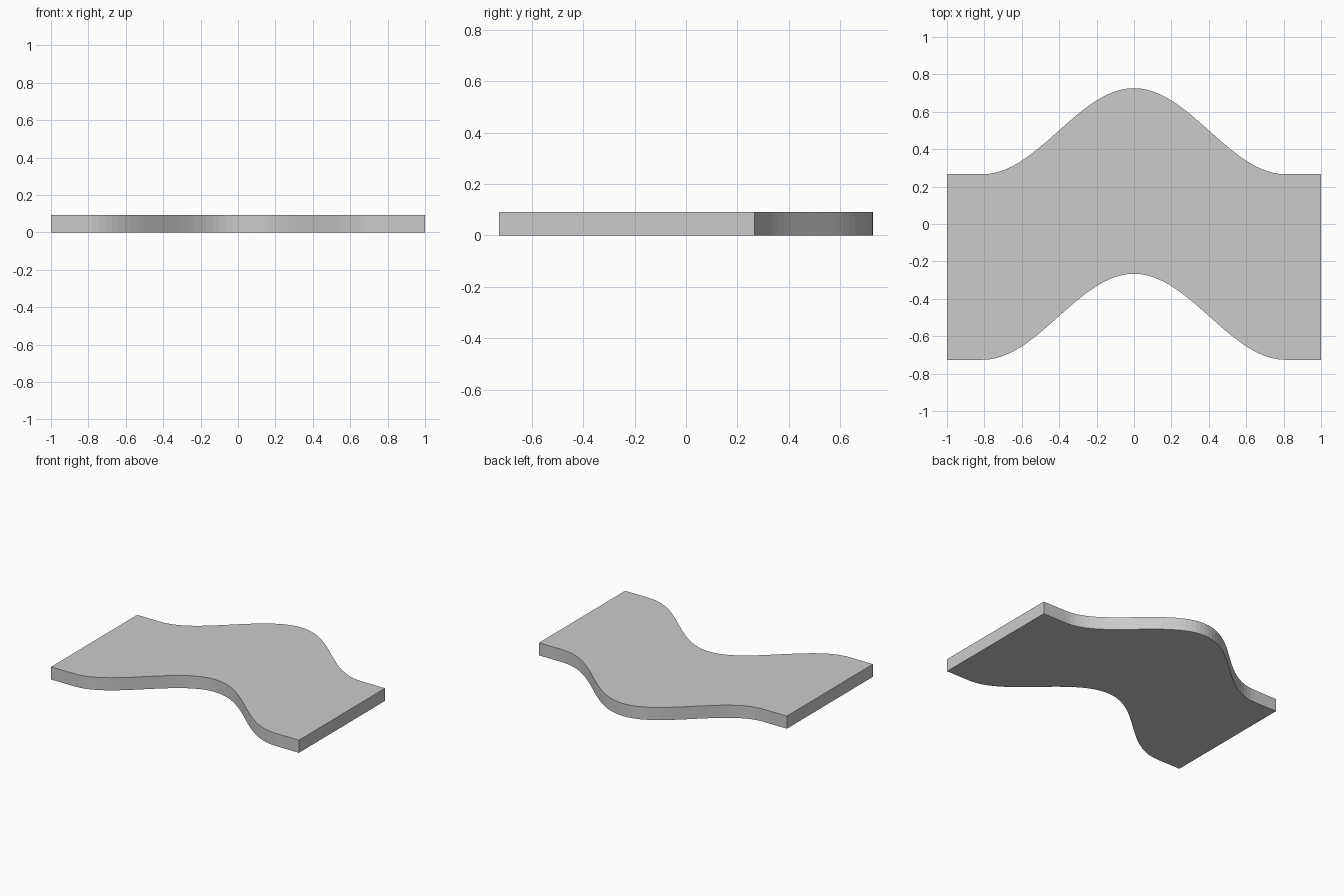
import bpy, bmesh, math

if "Cube" in bpy.data.objects:
    bpy.data.objects.remove(bpy.data.objects["Cube"])

HALF_X, BUMP_X = 1.0, 0.81      # half length, half width of the wave
RISE, WIDTH, THICK = 0.46, 0.992, 0.092
SEGMENTS = 48


def wave(x):
    """Raised-cosine offset of the centre line."""
    return RISE * 0.5 * (1 + math.cos(math.pi * x / BUMP_X))


# Wave-shaped outline: flat ends with a cosine hump between them
xs = [-HALF_X] + [-BUMP_X + 2 * BUMP_X * i / SEGMENTS for i in range(SEGMENTS + 1)] + [HALF_X]
low = -(WIDTH + RISE) / 2
line = [(x, low + (wave(x) if abs(x) < BUMP_X else 0)) for x in xs]
outline = line + [(x, y + WIDTH) for x, y in reversed(line)]

# Slab: fill the outline and extrude it upward
bm = bmesh.new()
base = bm.faces.new([bm.verts.new((x, y, 0)) for x, y in outline])
top = bmesh.ops.extrude_face_region(bm, geom=[base], use_keep_orig=True)
bmesh.ops.translate(bm, vec=(0, 0, THICK),
                    verts=[g for g in top["geom"] if isinstance(g, bmesh.types.BMVert)])
bmesh.ops.recalc_face_normals(bm, faces=bm.faces)
mesh = bpy.data.meshes.new("wavy_slab")
bm.to_mesh(mesh)
bm.free()
slab = bpy.data.objects.new("wavy_slab", mesh)
bpy.context.collection.objects.link(slab)
